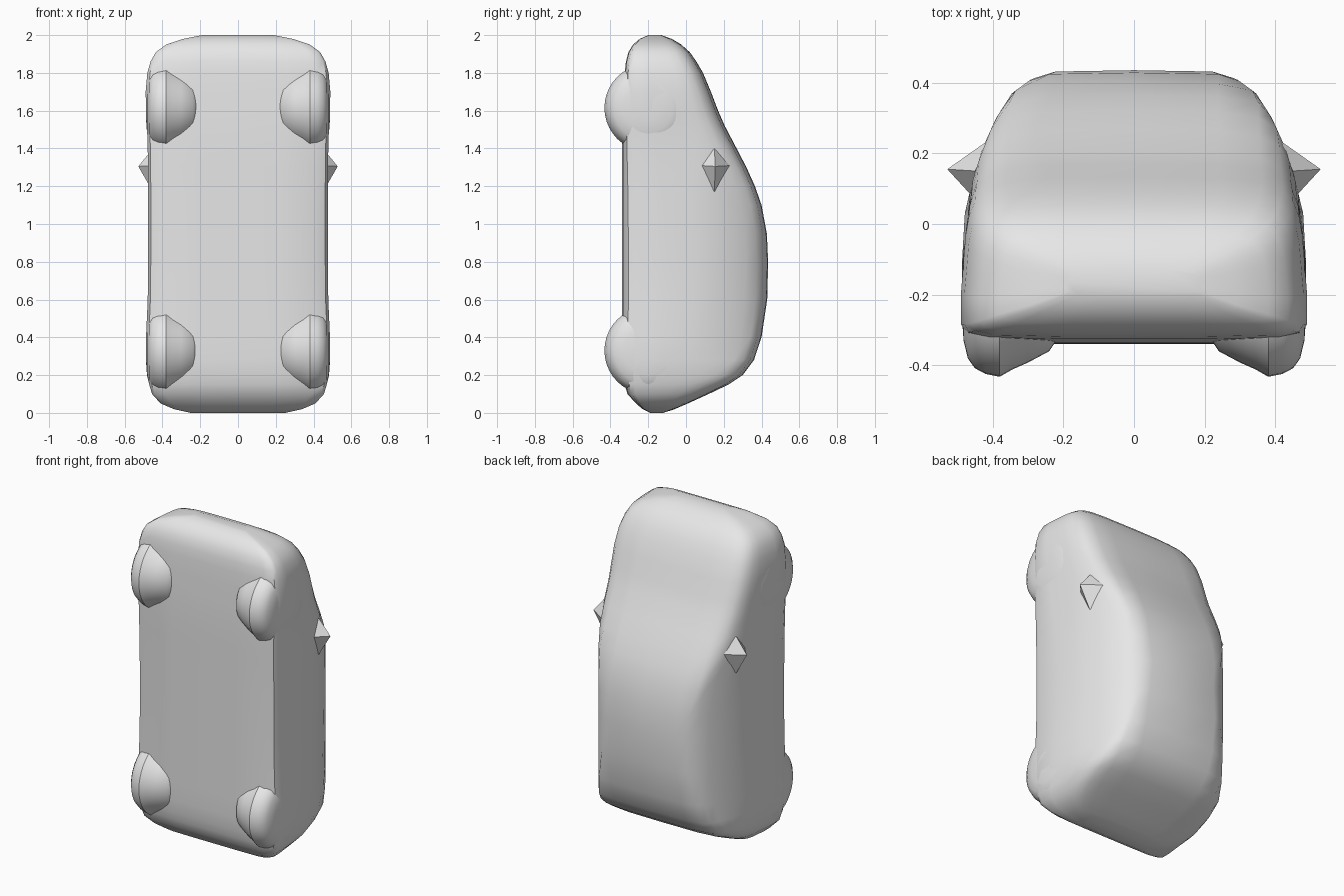
import bpy, bmesh, math

cube = bpy.data.objects.get("Cube")
if cube:
    bpy.data.objects.remove(cube, do_unlink=True)

grey = bpy.data.materials.new("plain grey")
grey.use_nodes = True
grey.diffuse_color = (0.8, 0.8, 0.8, 1)
grey.node_tree.nodes["Principled BSDF"].inputs["Base Color"].default_value = (0.8, 0.8, 0.8, 1)


def make_object(name, verts, faces, smooth_angle=None):
    mesh = bpy.data.meshes.new(name)
    mesh.from_pydata(verts, [], faces)
    bm = bmesh.new()
    bm.from_mesh(mesh)
    bmesh.ops.remove_doubles(bm, verts=bm.verts, dist=1e-5)
    bmesh.ops.recalc_face_normals(bm, faces=bm.faces)
    bm.to_mesh(mesh)
    bm.free()
    mesh.materials.append(grey)
    obj = bpy.data.objects.new(name, mesh)
    bpy.context.collection.objects.link(obj)
    if smooth_angle:
        bpy.ops.object.select_all(action='DESELECT')
        obj.select_set(True)
        bpy.context.view_layer.objects.active = obj
        bpy.ops.object.shade_smooth_by_angle(angle=math.radians(smooth_angle))
    return obj


def skin(rings):
    """Closed rings of equal length joined by quads and capped at both ends."""
    n = len(rings[0])
    verts = [v for ring in rings for v in ring]
    faces = [(r * n + i, r * n + (i + 1) % n, (r + 1) * n + (i + 1) % n, (r + 1) * n + i)
             for r in range(len(rings) - 1) for i in range(n)]
    faces += [tuple(range(n)), tuple(range((len(rings) - 1) * n, len(rings) * n))]
    return verts, faces


def roof_limit(y):
    """Largest half width at a given height above the floor: the cabin tapers in."""
    table = [(-1, 0.6), (0.0, 0.485), (0.1, 0.463), (0.2, 0.435), (0.3, 0.39),
             (0.37, 0.345), (0.41, 0.29), (0.435, 0.21)]
    for (y0, w0), (y1, w1) in zip(table, table[1:]):
        if y <= y1:
            return w0 + (w1 - w0) * (y - y0) / (y1 - y0)
    return table[-1][1]


# Body stations from tail to nose: z, half width, floor y, roof y
stations = [
    (0.0, 0.25, -0.19, -0.12), (0.02, 0.34, -0.23, -0.06), (0.05, 0.41, -0.265, 0.01),
    (0.1, 0.455, -0.31, 0.12), (0.15, 0.47, -0.325, 0.225), (0.2, 0.48, -0.335, 0.3),
    (0.28, 0.487, -0.34, 0.36), (0.4, 0.487, -0.34, 0.4), (0.6, 0.478, -0.34, 0.43),
    (0.8, 0.476, -0.34, 0.435), (0.95, 0.476, -0.34, 0.428), (1.1, 0.476, -0.34, 0.4),
    (1.2, 0.476, -0.34, 0.365), (1.3, 0.477, -0.34, 0.32), (1.4, 0.478, -0.34, 0.268),
    (1.52, 0.482, -0.338, 0.205), (1.6, 0.487, -0.335, 0.17), (1.7, 0.489, -0.33, 0.132),
    (1.8, 0.48, -0.325, 0.09), (1.86, 0.463, -0.318, 0.055), (1.91, 0.435, -0.305, 0.02),
    (1.95, 0.38, -0.28, -0.025), (1.98, 0.29, -0.245, -0.075), (2.0, 0.19, -0.2, -0.13),
]
# Half cross-section: width fraction, depth fraction
section = [
    (0, 0), (0.45, 0), (0.85, 0.01), (0.97, 0.045), (1, 0.1), (1, 0.3), (0.985, 0.5),
    (0.975, 0.64), (0.955, 0.76), (0.92, 0.85), (0.86, 0.92), (0.74, 0.97), (0.5, 0.995), (0, 1),
]
rings = []
for z, w, floor, roof in stations:
    half = []
    for u, v in section:
        y = floor + v * (roof - floor)
        half.append((min(u * w, roof_limit(y)), y, z))
    rings.append(half + [(-x, y, z) for x, y, z in half[-2:0:-1]])
make_object("car_body", *skin(rings), smooth_angle=40)

# Wheels: lathed about the x axis, profile is (x, radius)
wheel_profile = [(0.2, 0.1), (0.24, 0.16), (0.3, 0.192), (0.345, 0.212), (0.38, 0.232),
                 (0.42, 0.224), (0.45, 0.208), (0.47, 0.18), (0.482, 0.13), (0.487, 0.06)]
SIDES = 40
for side, side_name in ((1, "left"), (-1, "right")):
    for end_name, zc in (("front", 1.615), ("rear", 0.33)):
        rings = [[(side * x, -0.2 + r * math.cos(2 * math.pi * i / SIDES),
                   zc + r * math.sin(2 * math.pi * i / SIDES)) for i in range(SIDES)]
                 for x, r in wheel_profile]
        make_object(f"{end_name}_{side_name}_wheel", *skin(rings), smooth_angle=35)

    # Side mirror: a small flat-faced pyramid
    points = [(0.528, 0.155, 1.305), (0.45, 0.07, 1.31), (0.45, 0.15, 1.17),
              (0.40, 0.245, 1.31), (0.45, 0.15, 1.40)]
    make_object(f"{side_name}_mirror", [(side * x, y, z) for x, y, z in points],
                [(0, 1, 2), (0, 2, 3), (0, 3, 4), (0, 4, 1), (1, 4, 3, 2)])
